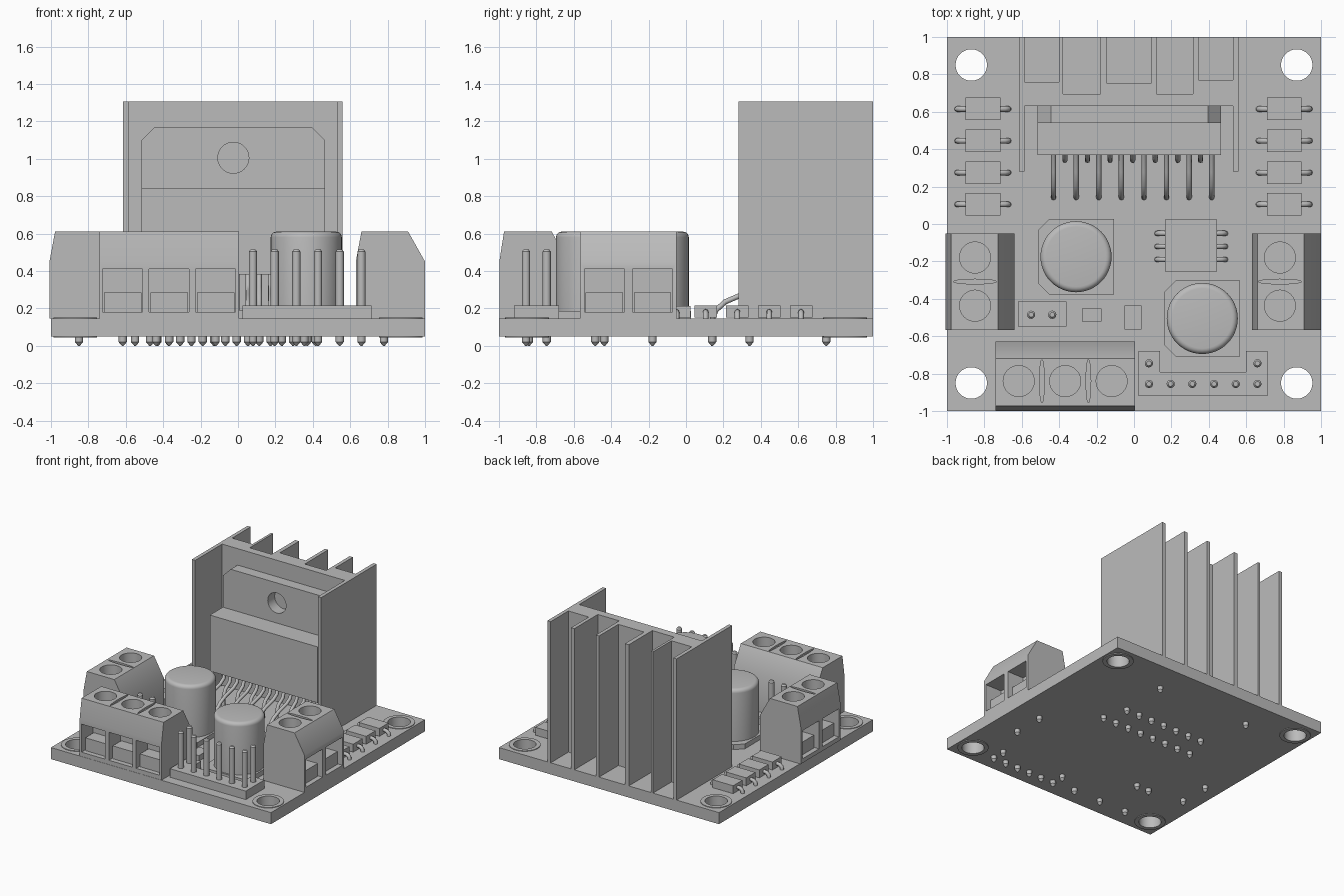
import bpy, bmesh, math
from mathutils import Matrix, Vector

cube = bpy.data.objects.get("Cube")
if cube:
    bpy.data.objects.remove(cube, do_unlink=True)

grey = bpy.data.materials.new("plain grey")
grey.use_nodes = True
grey.diffuse_color = (0.5, 0.5, 0.5, 1)
grey.node_tree.nodes["Principled BSDF"].inputs["Base Color"].default_value = (0.5, 0.5, 0.5, 1)

BOTTOM, TOP = 0.05, 0.145


def finish(name, bm, smooth=False):
    """Turn a bmesh into a named, coloured object."""
    bmesh.ops.recalc_face_normals(bm, faces=bm.faces)
    mesh = bpy.data.meshes.new(name)
    bm.to_mesh(mesh)
    bm.free()
    mesh.materials.append(grey)
    ob = bpy.data.objects.new(name, mesh)
    bpy.context.collection.objects.link(ob)
    if smooth:
        smooth_object(ob)
    return ob


def smooth_object(ob):
    bpy.ops.object.select_all(action='DESELECT')
    ob.select_set(True)
    bpy.context.view_layer.objects.active = ob
    bpy.ops.object.shade_smooth_by_angle(angle=math.radians(35))


def add_box(bm, x0, x1, y0, y1, z0, z1):
    m = Matrix.Translation(((x0 + x1) / 2, (y0 + y1) / 2, (z0 + z1) / 2))
    bmesh.ops.create_cube(bm, size=1, matrix=m @ Matrix.Diagonal((x1 - x0, y1 - y0, z1 - z0, 1)))


def add_cylinder(bm, r, depth, matrix, seg=32):
    bmesh.ops.create_cone(bm, cap_ends=True, segments=seg, radius1=r, radius2=r, depth=depth, matrix=matrix)


def box(name, *bounds):
    bm = bmesh.new()
    add_box(bm, *bounds)
    return finish(name, bm)


def prism(name, points, offset):
    """Extrude a closed outline of 3D points by an offset vector."""
    bm = bmesh.new()
    face = bm.faces.new([bm.verts.new(p) for p in points])
    top = bmesh.ops.extrude_face_region(bm, geom=[face])["geom"]
    bmesh.ops.translate(bm, verts=[v for v in top if isinstance(v, bmesh.types.BMVert)], vec=offset)
    return finish(name, bm)


def lathe(name, profile, x, y, seg=16, closed=False):
    """Revolve (radius, z) points about a vertical axis."""
    bm = bmesh.new()
    rings = [[bm.verts.new((x + r * math.cos(math.tau * i / seg), y + r * math.sin(math.tau * i / seg), z))
              for i in range(seg)] for r, z in profile]
    pairs = list(zip(rings, rings[1:])) + ([(rings[-1], rings[0])] if closed else [])
    for a, b in pairs:
        for i in range(seg):
            j = (i + 1) % seg
            bm.faces.new((a[i], a[j], b[j], b[i]))
    if not closed:
        bm.faces.new(rings[0])
        bm.faces.new(rings[-1])
    return finish(name, bm, True)


def cut(ob, bm):
    """Subtract the bmesh from the object and drop the cutter."""
    cutter = finish("cutter", bm)
    cutter.hide_render = True
    mod = ob.modifiers.new("cut", 'BOOLEAN')
    mod.operation, mod.solver, mod.object = 'DIFFERENCE', 'EXACT', cutter
    graph = bpy.context.evaluated_depsgraph_get()
    mesh = bpy.data.meshes.new_from_object(ob.evaluated_get(graph))
    ob.modifiers.clear()
    ob.data = mesh
    bpy.data.objects.remove(cutter, do_unlink=True)
    smooth_object(ob)


def wire(name, points, r):
    """Round lead following a path."""
    curve = bpy.data.curves.new(name, 'CURVE')
    curve.dimensions = '3D'
    curve.bevel_depth, curve.bevel_resolution, curve.use_fill_caps = r, 2, True
    spline = curve.splines.new('POLY')
    spline.points.add(len(points) - 1)
    for p, co in zip(spline.points, points):
        p.co = (*co, 1)
    curve.materials.append(grey)
    ob = bpy.data.objects.new(name, curve)
    bpy.context.collection.objects.link(ob)


def pin(name, x, y, top):
    r = 0.022
    lathe(name, [(0.005, 0), (r, 0.02), (r, top - 0.012), (r * 0.6, top)], x, y, 12)


# Circuit board with four ringed mounting holes
board = box("circuit_board", -1, 1, -1, 1, BOTTOM, TOP)
holes = bmesh.new()
for x in (-0.87, 0.87):
    for y in (-0.85, 0.85):
        add_cylinder(holes, 0.086, 1, Matrix.Translation((x, y, 0)))
        lathe("hole_ring", [(0.084, 0.044), (0.117, 0.044), (0.117, 0.15), (0.084, 0.15)], x, y, 32, True)
cut(board, holes)

# Heat sink: fins joined by a stepped back plate, extruded upward
fins = [(-0.615, -0.585), (-0.4, -0.38), (-0.18, -0.145), (0.09, 0.12), (0.315, 0.345), (0.53, 0.56)]
floors = [0.76, 0.695, 0.75, 0.695, 0.77]
outline = [(-0.615, 1), (-0.615, 0.28), (-0.585, 0.28), (-0.585, 0.63),
           (0.53, 0.63), (0.53, 0.28), (0.56, 0.28), (0.56, 1)]
for i in range(4, -1, -1):
    right, left = fins[i + 1][0], fins[i][1]
    outline += [(right, 1), (right, floors[i]), (left, floors[i]), (left, 1)]
prism("heat_sink", [(x, y, TOP) for x, y in outline], (0, 0, 1.16))
for x in (-0.47, 0.37):
    pin("heat_sink_pin", x, 0.75, 0.1)

# Power chip: metal tab with a hole, moulded body and staggered leads
tab = prism("chip_tab", [(x, 0.54, z) for x, z in ((-0.515, 0.38), (0.465, 0.38), (0.465, 1.1),
            (0.395, 1.17), (-0.445, 1.17), (-0.515, 1.1))], (0, 0.09, 0))
hole = bmesh.new()
add_cylinder(hole, 0.083, 0.4, Matrix.Translation((-0.025, 0.585, 1.005)) @ Matrix.Rotation(math.pi / 2, 4, 'X'))
cut(tab, hole)
box("chip_body", -0.515, 0.465, 0.37, 0.54, 0.38, 0.84)
long_lead = [(0.45, 0.4), (0.43, 0.32), (0.38, 0.29), (0.28, 0.265), (0.21, 0.235), (0.16, 0.19), (0.14, 0.14), (0.14, 0.04)]
short_lead = [(0.45, 0.4), (0.42, 0.31), (0.36, 0.27), (0.34, 0.22), (0.34, 0.04)]
for i in range(15):
    x = -0.43 + i * 0.0604
    path = short_lead if i % 2 else long_lead
    wire("chip_lead", [(x, y, z) for y, z in path], 0.014)
    pin("chip_lead_tip", x, path[-1][0], 0.13)


def terminal(name, cx, cy, angle, length, ways, front, back, hole_y):
    """Screw terminal with wire openings on its local -y side."""
    place = Matrix.Translation((cx, cy, 0)) @ Matrix.Rotation(angle, 4, 'Z')
    h, d, half = 0.61, 0.185, length / 2
    section = [(-d, TOP), (d, TOP), (d, 0.45), (d - back, h), (-d + front, h), (-d, 0.45)]
    block = prism(name, [(-half, y, z) for y, z in section], (length, 0, 0))
    cutter = bmesh.new()
    pitch = length / ways
    for i in range(ways):
        x = (i + 0.5) * pitch - half
        add_box(cutter, x - 0.107, x + 0.107, -d - 0.05, -d + 0.15, 0.18, 0.41)
        add_cylinder(cutter, 0.083, 0.16, Matrix.Translation((x, hole_y, h)))
        if i:
            add_cylinder(cutter, 0.115, 0.03, Matrix.Translation((x - pitch / 2, hole_y, h))
                         @ Matrix.Diagonal((0.11, 1, 1, 1)))
        clamp = box(name + "_clamp", x - 0.1, x + 0.1, -d + 0.04, -d + 0.16, 0.175, 0.285)
        clamp.data.transform(place)
        foot = place @ Vector((x, hole_y, 0))
        pin(name + "_pin", foot.x, foot.y, 0.13)
    cut(block, cutter)
    block.data.transform(place)


# Screw terminals on three edges
terminal("front_terminal", -0.368, -0.813, 0, 0.745, 3, 0.025, 0.09, -0.027)
terminal("right_terminal", -0.823, -0.308, -math.pi / 2, 0.515, 2, 0.03, 0.09, -0.027)
terminal("left_terminal", 0.815, -0.308, math.pi / 2, 0.515, 2, 0.09, 0.03, 0.035)

# Capacitors: rounded cans on bases with two clipped corners
for cx, cy in ((-0.31, -0.175), (0.365, -0.505)):
    b, c = 0.203, 0.06
    prism("capacitor_base", [(cx + x, cy + y, TOP) for x, y in
          ((b, -b), (b, b), (c - b, b), (-b, b - c), (-b, c - b), (c - b, -b))], (0, 0, 0.04))
    r, f, h = 0.19, 0.03, 0.61
    bend = [(r - f + f * math.cos(t * math.pi / 10), h - f + f * math.sin(t * math.pi / 10)) for t in range(6)]
    lathe("capacitor_can", [(r, 0.17)] + bend, cx, cy, 48)

# Diodes in a column on each side
for cx in (-0.808, 0.803):
    for y in (0.615, 0.445, 0.275, 0.105):
        box("diode_body", cx - 0.093, cx + 0.093, y - 0.06, y + 0.06, TOP + 0.005, 0.215)
        for s in (-1, 1):
            wire("diode_lead", [(cx + s * dx, y, z) for dx, z in
                 ((0.08, 0.182), (0.115, 0.18), (0.135, 0.165), (0.138, 0.14))], 0.015)

# Small regulator chip with three leads per side
box("regulator_body", 0.165, 0.445, -0.255, 0.025, TOP + 0.005, 0.212)
for y in (-0.05, -0.12, -0.19):
    for s in (-1, 1):
        wire("regulator_lead", [(0.306 + s * dx, y, z) for dx, z in
             ((0.13, 0.182), (0.16, 0.18), (0.18, 0.165), (0.184, 0.14))], 0.014)

# Surface parts
box("resistor", -0.277, -0.175, -0.52, -0.453, TOP, 0.175)
box("small_capacitor", -0.05, 0.04, -0.565, -0.437, TOP, 0.19)

# Pin headers: a U-shaped control header and a two-pin header
prism("control_header", [(x, y, TOP) for x, y in ((0.025, -0.92), (0.715, -0.92), (0.715, -0.68), (0.6, -0.68),
      (0.6, -0.79), (0.14, -0.79), (0.14, -0.68), (0.025, -0.68))], (0, 0, 0.07))
for i in range(6):
    pin("control_pin", 0.08 + i * 0.116, -0.855, 0.515)
for x in (0.08, 0.66):
    pin("enable_pin", x, -0.745, 0.515)
box("power_header", -0.62, -0.36, -0.548, -0.415, TOP, 0.215)
for x in (-0.55, -0.437):
    pin("power_pin", x, -0.485, 0.515)
